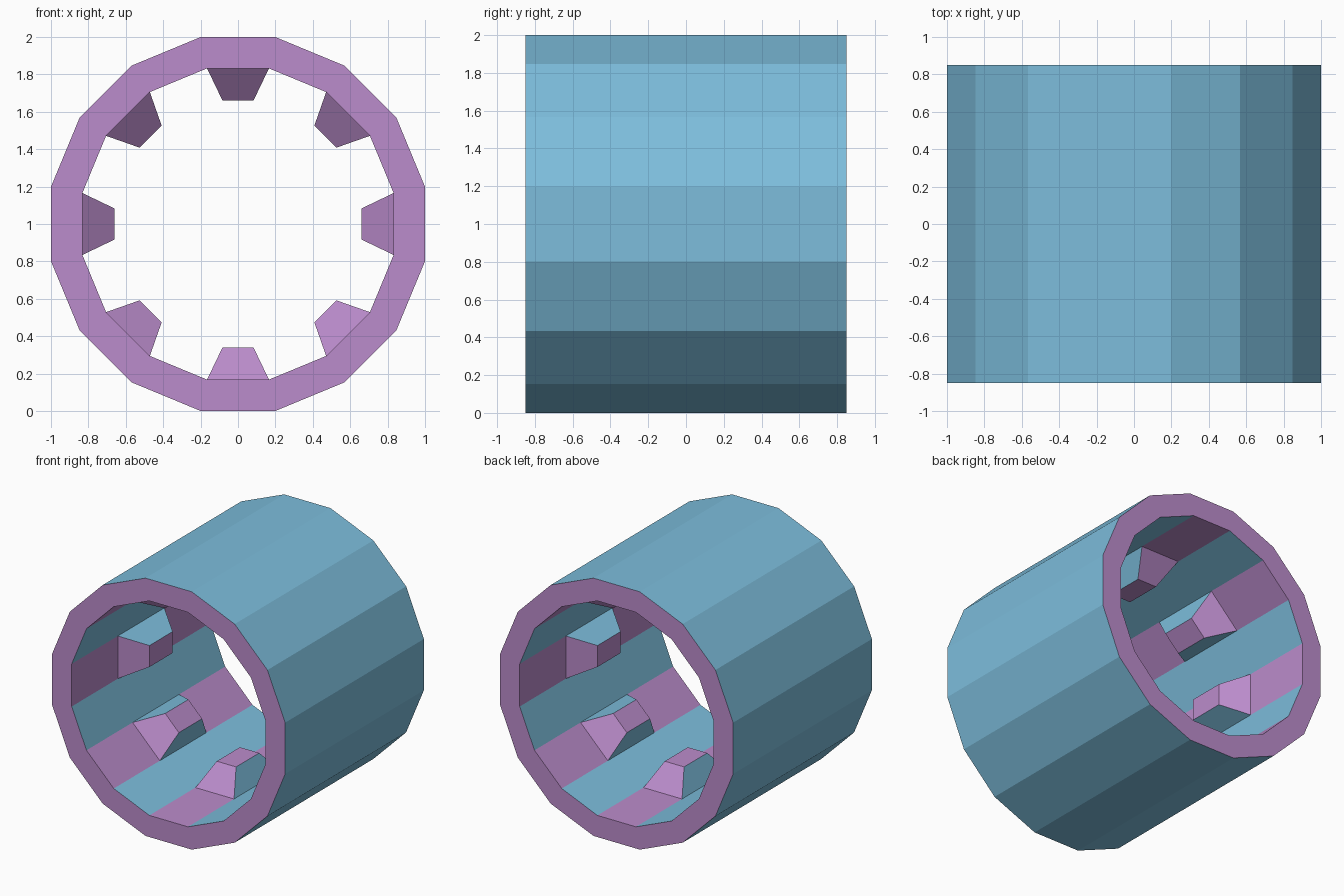
import bpy, bmesh, math
from mathutils import Matrix, Vector

if "Cube" in bpy.data.objects:
    bpy.data.objects.remove(bpy.data.objects["Cube"])

SIDES = 16
HALF_LEN = 0.85
R_OUT, R_IN = 1.0, 0.832          # distances from the axis to the flats
CENTRE_Z = 1.0


def material(name, rgb):
    m = bpy.data.materials.new(name)
    m.diffuse_color = (*rgb, 1)
    m.use_nodes = True
    m.node_tree.nodes["Principled BSDF"].inputs["Base Color"].default_value = m.diffuse_color
    return m


BLUE = material("sky blue", (0.205, 0.515, 0.72))
PINK = material("orchid pink", (0.50, 0.264, 0.604))


def finish(bm, name):
    me = bpy.data.meshes.new(name)
    bm.to_mesh(me)
    bm.free()
    me.materials.append(BLUE)
    me.materials.append(PINK)
    ob = bpy.data.objects.new(name, me)
    bpy.context.collection.objects.link(ob)
    return ob


def ring(bm, apothem, y):
    r = apothem / math.cos(math.pi / SIDES)
    angles = [(i - 0.5) * 2 * math.pi / SIDES for i in range(SIDES)]
    return [bm.verts.new((r * math.cos(a), y, CENTRE_Z + r * math.sin(a))) for a in angles]


# Tube: blue outside, pink rims, inner strips alternating pink and blue
bm = bmesh.new()
of, ob_ = ring(bm, R_OUT, -HALF_LEN), ring(bm, R_OUT, HALF_LEN)
nf, nb = ring(bm, R_IN, -HALF_LEN), ring(bm, R_IN, HALF_LEN)
for i in range(SIDES):
    j = (i + 1) % SIDES
    bm.faces.new((of[i], ob_[i], ob_[j], of[j])).material_index = 0
    bm.faces.new((nf[i], nf[j], nb[j], nb[i])).material_index = 1 - i % 2
    bm.faces.new((of[i], of[j], nf[j], nf[i])).material_index = 1
    bm.faces.new((ob_[i], nb[i], nb[j], ob_[j])).material_index = 1
bmesh.ops.recalc_face_normals(bm, faces=bm.faces)
finish(bm, "tube")

# Tapered blocks: one on every second inner strip, blue flanks, pink ends and top
BASE_W = R_IN * math.tan(math.pi / SIDES)
for k in range(SIDES // 2):
    bm = bmesh.new()
    bmesh.ops.create_cube(bm, size=2)
    for v in bm.verts:
        inner = v.co.x < 0
        v.co = Vector((0.66 if inner else R_IN,
                       v.co.y * (0.142 if inner else 0.285),
                       v.co.z * (0.083 if inner else BASE_W)))
    bm.normal_update()
    for f in bm.faces:
        f.material_index = 0 if abs(f.normal.z) > 0.7 else 1
    # the base lies on the tube wall, so it is left open
    base = [f for f in bm.faces if f.normal.x > 0.9]
    bmesh.ops.delete(bm, geom=base, context='FACES_ONLY')
    turn = Matrix.Translation((0, 0, CENTRE_Z)) @ Matrix.Rotation(k * math.pi / 4, 4, 'Y')
    bmesh.ops.transform(bm, matrix=turn, verts=bm.verts)
    finish(bm, f"inner_block_{k + 1}")
